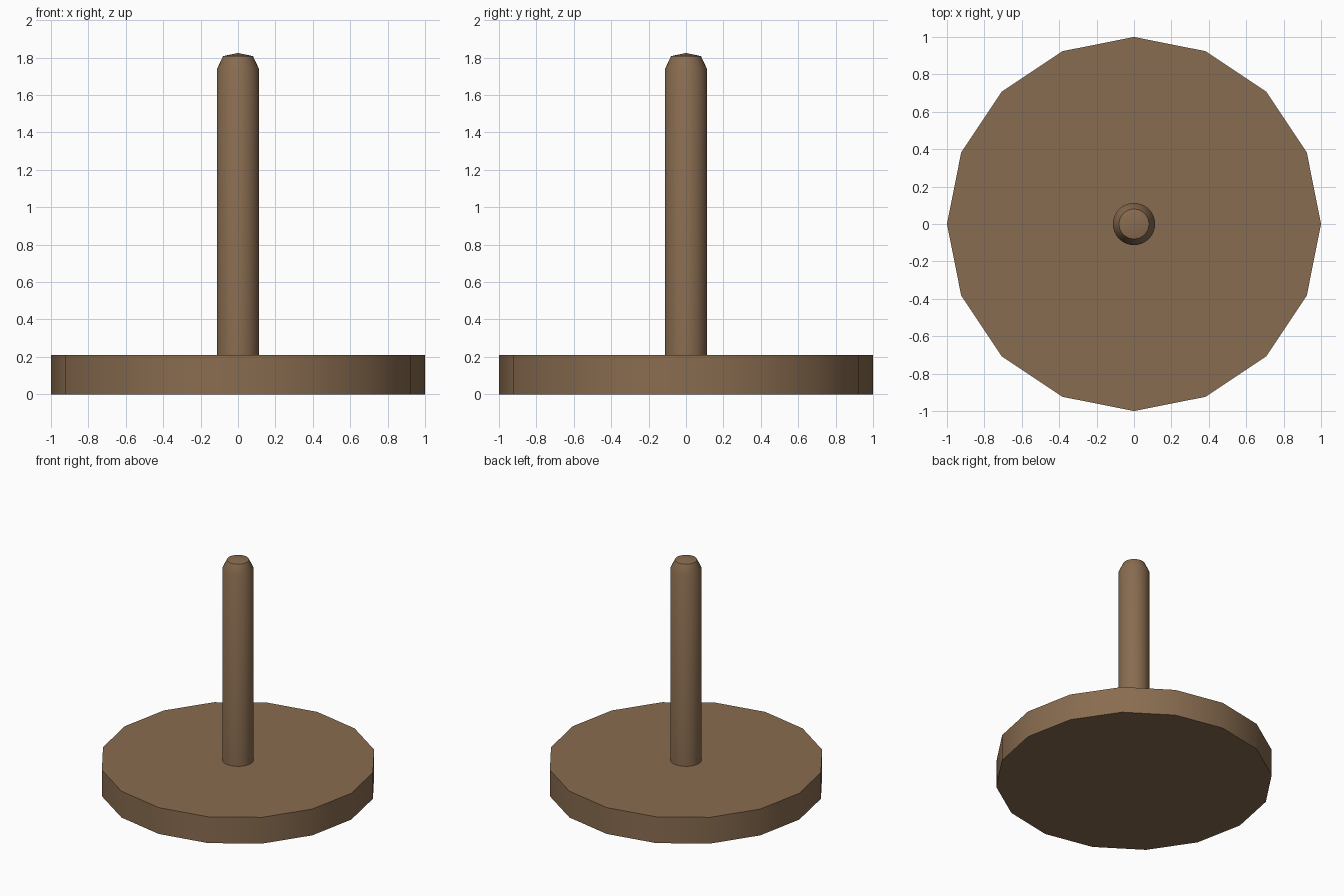
import bpy
import math

if "Cube" in bpy.data.objects:
    bpy.data.objects.remove(bpy.data.objects["Cube"])

wood = bpy.data.materials.new("wood")
wood.diffuse_color = (0.25, 0.15, 0.08, 1)
wood.use_nodes = True
wood.node_tree.nodes["Principled BSDF"].inputs["Base Color"].default_value = wood.diffuse_color


def lathe(name, profile, sides):
    """Turn an (r, z) profile around z; profile ends on the axis close to a point."""
    verts, rings, faces = [], [], []
    for r, z in profile:
        start = len(verts)
        count = sides if r > 0 else 1
        for i in range(count):
            a = 2 * math.pi * i / sides
            verts.append((r * math.cos(a), r * math.sin(a), z))
        rings.append([start + i % count for i in range(sides)])
    for low, high in zip(rings, rings[1:]):
        for i in range(sides):
            j = (i + 1) % sides
            quad = [low[i], low[j], high[j], high[i]]
            faces.append(list(dict.fromkeys(quad)))
    # flat end caps where the profile does not reach the axis
    if profile[0][0] > 0:
        faces.append(rings[0][::-1])
    if profile[-1][0] > 0:
        faces.append(rings[-1])
    mesh = bpy.data.meshes.new(name)
    mesh.from_pydata(verts, [], faces)
    mesh.materials.append(wood)
    obj = bpy.data.objects.new(name, mesh)
    bpy.context.collection.objects.link(obj)
    bpy.ops.object.select_all(action='DESELECT')
    obj.select_set(True)
    bpy.context.view_layer.objects.active = obj
    bpy.ops.object.shade_smooth_by_angle(angle=math.radians(50))
    return obj


# Sixteen-sided disc base
lathe("base", [(1.0, 0.0), (1.0, 0.21)], 16)

# Upright peg with a rounded tip
lathe("peg", [(0.113, 0.2), (0.113, 1.738), (0.08, 1.808), (0.0, 1.825)], 32)
